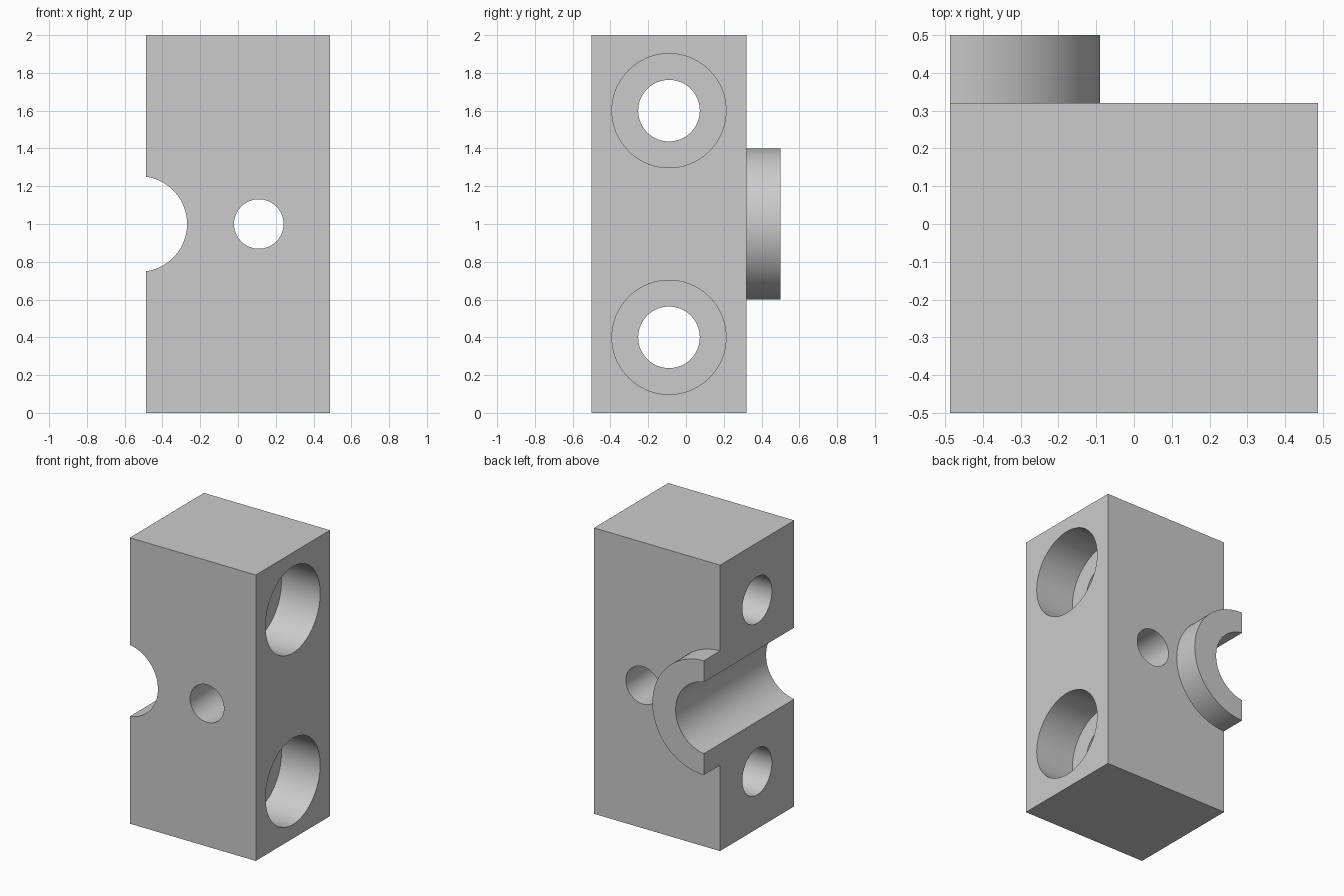
import bpy
from math import radians

if "Cube" in bpy.data.objects:
    bpy.data.objects.remove(bpy.data.objects["Cube"], do_unlink=True)

SIDE = 0.4875          # half width of the block
BACK = 0.32            # rear face of the block
SEG = 96

grey = bpy.data.materials.new("plain grey")
grey.use_nodes = True
grey.diffuse_color = (0.6, 0.6, 0.6, 1)
grey.node_tree.nodes["Principled BSDF"].inputs["Base Color"].default_value = grey.diffuse_color


def box(name, low, high):
    centre = [(a + b) / 2 for a, b in zip(low, high)]
    bpy.ops.mesh.primitive_cube_add(size=1, location=centre)
    ob = bpy.context.object
    ob.name = name
    ob.scale = [b - a for a, b in zip(low, high)]
    bpy.ops.object.transform_apply(location=True, rotation=True, scale=True)
    ob.data.materials.append(grey)
    return ob


def cylinder(name, axis, radius, centre, length):
    turn = (0, radians(90), 0) if axis == "x" else (radians(90), 0, 0)
    bpy.ops.mesh.primitive_cylinder_add(vertices=SEG, radius=radius, depth=length,
                                        location=centre, rotation=turn)
    ob = bpy.context.object
    ob.name = name
    bpy.ops.object.transform_apply(location=True, rotation=True, scale=True)
    ob.data.materials.append(grey)
    return ob


def combine(body, tool, operation):
    mod = body.modifiers.new(tool.name, "BOOLEAN")
    mod.operation, mod.solver, mod.object = operation, "EXACT", tool
    bpy.context.view_layer.objects.active = body
    bpy.ops.object.modifier_apply(modifier=mod.name)
    bpy.data.objects.remove(tool, do_unlink=True)


# Block, oversize on its right until the final trim
block = box("clamp_block", (-1.2, -0.5, 0), (SIDE, BACK, 2))

# Round collar standing off the back
combine(block, cylinder("collar", "y", 0.4, (-0.49, 0.3, 1), 0.4), "UNION")

# Main bore and small cross hole, front to back
combine(block, cylinder("main_bore", "y", 0.2525, (-0.522, 0, 1), 3), "DIFFERENCE")
combine(block, cylinder("small_hole", "y", 0.131, (0.11, 0, 1), 3), "DIFFERENCE")

# Counterbored bolt holes, side to side
for z in (0.4, 1.6):
    combine(block, cylinder("bolt_hole", "x", 0.163, (0, -0.09, z), 4), "DIFFERENCE")
    combine(block, cylinder("counterbore", "x", 0.302, (SIDE + 0.2, -0.09, z), 1.0), "DIFFERENCE")

# Trim the right side flat, leaving half of the bore and collar
combine(block, box("side_trim", (-3, -2, -1), (-SIDE, 2, 3)), "DIFFERENCE")

bpy.ops.object.select_all(action="DESELECT")
block.select_set(True)
bpy.context.view_layer.objects.active = block
bpy.ops.object.shade_smooth_by_angle(angle=radians(30))
